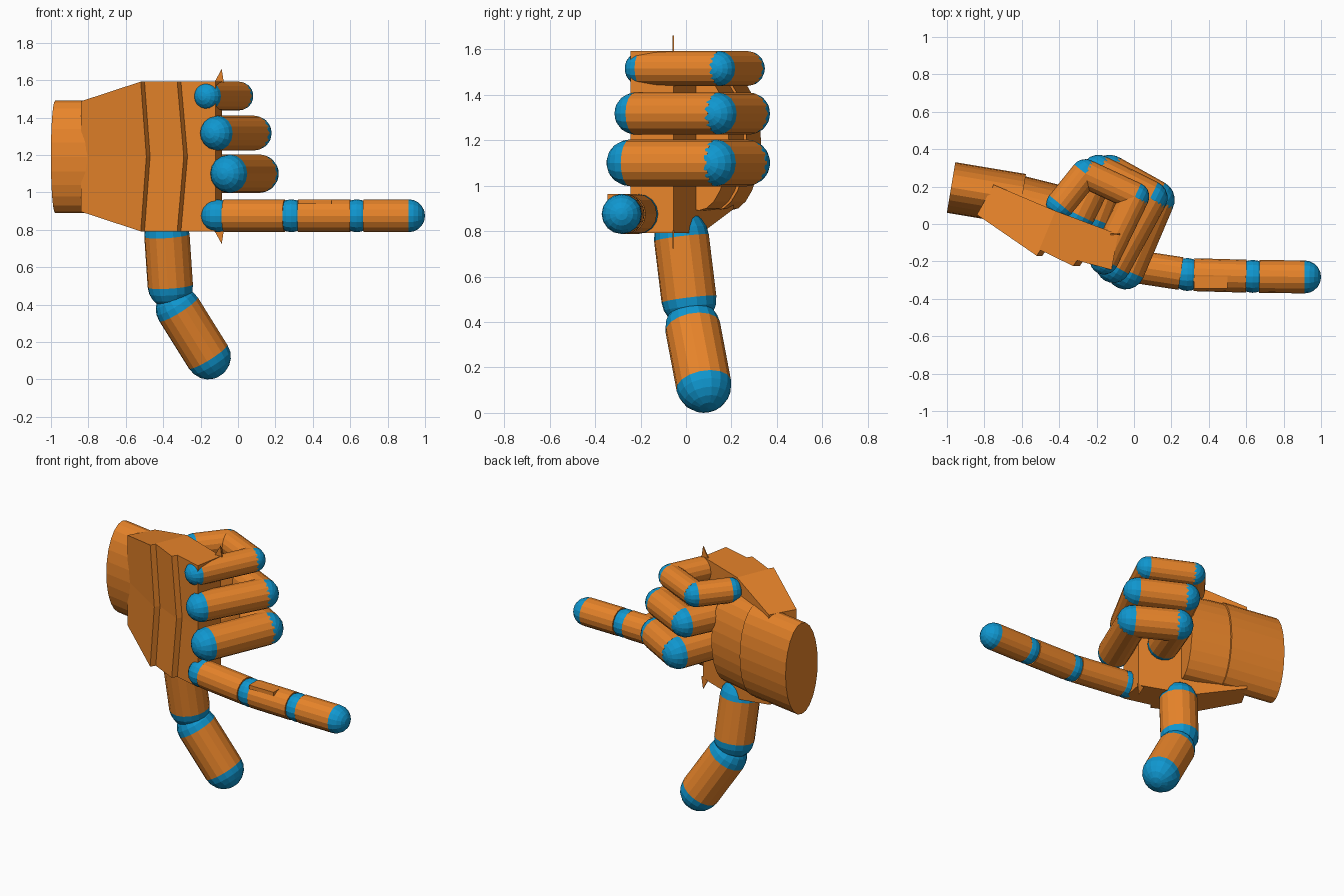
import bpy, bmesh
from mathutils import Vector, Matrix

if "Cube" in bpy.data.objects:
    bpy.data.objects.remove(bpy.data.objects["Cube"])


def material(name, color):
    m = bpy.data.materials.new(name)
    m.diffuse_color = color
    m.use_nodes = True
    m.node_tree.nodes["Principled BSDF"].inputs["Base Color"].default_value = m.diffuse_color
    return m


ORANGE = material("orange", (0.80, 0.23, 0.023, 1))
BLUE = material("blue", (0.005, 0.31, 0.63, 1))


def finish(name, bm, mat):
    bmesh.ops.recalc_face_normals(bm, faces=bm.faces[:])
    me = bpy.data.meshes.new(name)
    bm.to_mesh(me)
    bm.free()
    me.materials.append(mat)
    ob = bpy.data.objects.new(name, me)
    bpy.context.collection.objects.link(ob)
    return ob


def tube(name, a, b, rx, ry, sides=16):
    a, b = Vector(a), Vector(b)
    d = b - a
    mat = (Matrix.Translation((a + b) / 2) @ d.to_track_quat('Z', 'Y').to_matrix().to_4x4()
           @ Matrix.Diagonal((rx, ry, d.length, 1)))
    bm = bmesh.new()
    bmesh.ops.create_cone(bm, cap_ends=True, segments=sides, radius1=1, radius2=1,
                          depth=1, matrix=mat)
    return finish(name, bm, ORANGE)


def ball(name, c, r, axis):
    mat = Matrix.Translation(c) @ axis.to_track_quat('Z', 'Y').to_matrix().to_4x4()
    bm = bmesh.new()
    bmesh.ops.create_uvsphere(bm, u_segments=16, v_segments=10, radius=r, matrix=mat)
    return finish(name, bm, BLUE)


def finger(name, pts, r, trim=0.0):
    """Orange segments between blue joint balls, ending in a round tip."""
    pts = [Vector(p) for p in pts]
    last = len(pts) - 1
    for i in range(last):
        d = (pts[i + 1] - pts[i]).normalized()
        start = pts[i] + d * trim
        end = pts[i + 1] - d * (trim if i + 1 < last else 0)
        tube(f"{name}_segment_{i + 1}", start, end, r, r)
    for i, p in enumerate(pts):
        ball(f"{name}_joint_{i + 1}", p, r, pts[min(i + 1, last)] - pts[min(i, last - 1)])


# Pointing index finger with a small flat plate on it
finger("index_finger", [(-0.11, -0.21, 0.875), (0.285, -0.27, 0.875),
                        (0.635, -0.28, 0.875), (0.912, -0.283, 0.875)], 0.088, 0.035)
bm = bmesh.new()
bmesh.ops.create_cube(bm, size=1, matrix=Matrix.Translation((0.41, -0.312, 0.95))
                      @ Matrix.Diagonal((0.18, 0.065, 0.025, 1)))
finish("index_plate", bm, ORANGE)

# Curled fingers, each lying in a level plane
curled = {
    "middle_finger": (1.10, 0.103, [(-0.045, -0.247), (0.115, 0.13), (-0.13, 0.267), (-0.22, 0.03)]),
    "ring_finger": (1.317, 0.093, [(-0.11, -0.222), (0.087, 0.14), (-0.19, 0.277), (-0.30, 0.05)]),
    "little_finger": (1.515, 0.077, [(-0.16, -0.193), (0.005, 0.147), (-0.26, 0.27), (-0.393, 0.105)]),
}
for name, (z, r, path) in curled.items():
    finger(name, [(x, y, z) for x, y in path], r)

# Thumb: two thick segments with a double joint
T = [Vector(p) for p in [(-0.38, -0.02, 0.77), (-0.362, 0.013, 0.50),
                         (-0.318, 0.03, 0.375), (-0.16, 0.078, 0.122)]]
for i, (a, b) in enumerate([(T[0], T[1]), (T[2], T[3])]):
    tube(f"thumb_segment_{i + 1}", a, b, 0.122, 0.122)
    for end, p in (("base", a), ("tip", b)):
        ball(f"thumb_{i + 1}_{end}", p, 0.122, b - a)

# Oval wrist and inner palm
tube("wrist", (-0.978, 0.195, 1.19), (-0.60, 0.132, 1.19), 0.137, 0.30, 24)
tube("inner_palm", (-0.64, 0.128, 1.19), (-0.35, 0.056, 1.19), 0.137, 0.30, 24)

# Stepped back-of-hand plate: x, y, half height, forward shift of the middle row
profile = [(-0.84, 0.05, 0.295, 0), (-0.52, -0.17, 0.4, 0.03), (-0.50, -0.14, 0.4, 0.03),
           (-0.325, -0.225, 0.4, 0.035), (-0.305, -0.195, 0.4, 0.035),
           (-0.12, -0.245, 0.4, 0), (-0.085, -0.055, 0.4, 0),
           (-0.42, 0.07, 0.4, 0), (-0.75, 0.21, 0.295, 0)]
bm = bmesh.new()
rows = [[bm.verts.new((x + (s if k == 0 else 0), y, 1.192 + k * h)) for x, y, h, s in profile]
        for k in (-1, 0, 1)]
n = len(profile)
for lo, hi in zip(rows, rows[1:]):
    for i in range(n):
        j = (i + 1) % n
        bm.faces.new((lo[i], lo[j], hi[j], hi[i]))
for row in (rows[0], rows[2]):
    bm.faces.new((row[0], row[1], row[7], row[8]))
    bm.faces.new(row[1:8])
finish("hand_back_plate", bm, ORANGE)

# Thin pointed fins at the top and bottom of the knuckle edge
for name, s in (("upper_fin", 1), ("lower_fin", -1)):
    bm = bmesh.new()
    tri = [(-0.13, 0.39), (-0.075, 0.39), (-0.087, 0.468)]
    v = [[bm.verts.new((x, y, 1.192 + s * z)) for x, z in tri] for y in (-0.06, -0.052)]
    bm.faces.new(v[0])
    bm.faces.new(v[1])
    for i in range(3):
        j = (i + 1) % 3
        bm.faces.new((v[0][i], v[0][j], v[1][j], v[1][i]))
    finish(name, bm, ORANGE)
